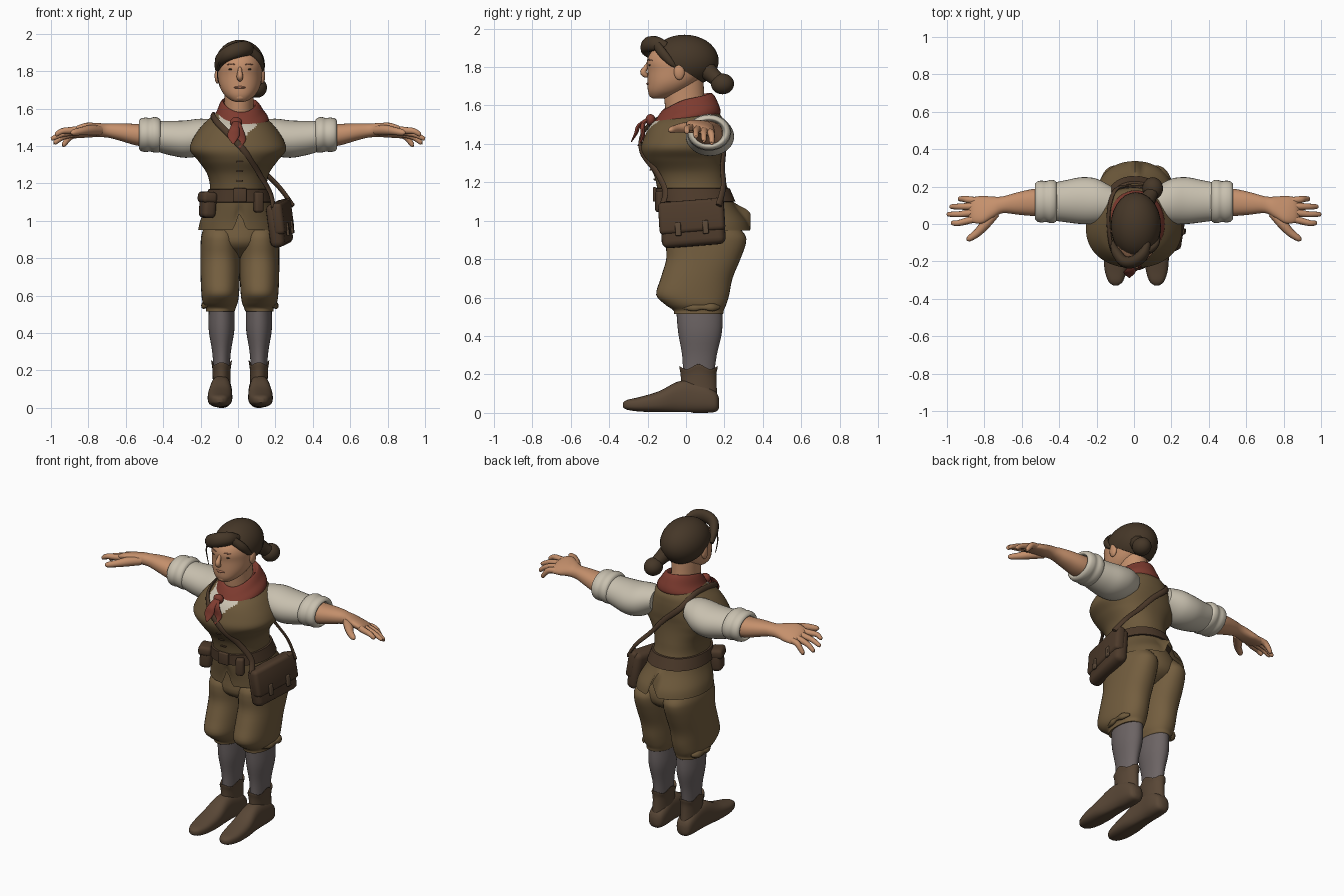
import bpy, bmesh, math
from mathutils import Vector, Matrix, Euler

COLOURS = {
    "vest_brown": (0.15, 0.098, 0.043), "trouser_brown": (0.175, 0.113, 0.05),
    "skin": (0.56, 0.28, 0.15), "hair_brown": (0.06, 0.038, 0.021),
    "linen": (0.58, 0.53, 0.43), "scarf_red": (0.21, 0.044, 0.029),
    "sock_grey": (0.15, 0.127, 0.127), "boot_brown": (0.1, 0.063, 0.037),
    "leather": (0.075, 0.043, 0.024), "lip": (0.4, 0.17, 0.1)}
MATS = {}
for key, col in COLOURS.items():
    MATS[key] = bpy.data.materials.new(key)
    MATS[key].diffuse_color = (*col, 1)


def finish(name, bm, *mats):
    bmesh.ops.recalc_face_normals(bm, faces=bm.faces)
    me = bpy.data.meshes.new(name)
    bm.to_mesh(me)
    bm.free()
    for m in mats:
        me.materials.append(MATS[m])
    ob = bpy.data.objects.new(name, me)
    bpy.context.collection.objects.link(ob)
    return ob


def spline(pts, sub):
    """Catmull-Rom through tuples of any length."""
    out = []
    for i in range(len(pts) - 1):
        a, b, c, d = pts[max(i - 1, 0)], pts[i], pts[i + 1], pts[min(i + 2, len(pts) - 1)]
        for k in range(sub):
            t = k / sub
            out.append([q + 0.5 * t * (r - p + t * (2 * p - 5 * q + 4 * r - s + t * (3 * (q - r) + s - p)))
                        for p, q, r, s in zip(a, b, c, d)])
    return out + [list(pts[-1])]


def skin_rings(bm, rings, caps=(True, True)):
    vs = [[bm.verts.new(p) for p in r] for r in rings]
    n = len(vs[0])
    for a, b in zip(vs, vs[1:]):
        for i in range(n):
            bm.faces.new((a[i], a[(i + 1) % n], b[(i + 1) % n], b[i]))
    for use, r in zip(caps, (vs[0], vs[-1])):
        if use:
            bm.faces.new(r)


def loft(name, rings, *mats, axis="Z", n=32, e=2.0, sub=4, caps=(True, True), deform=None, rule=None):
    """Rings are (x, y, z, radius a, radius b) stacked along an axis."""
    out = []
    for x, y, z, ra, rb in spline(rings, sub):
        ring = []
        for i in range(n):
            t = 2 * math.pi * i / n
            c, s = (math.copysign(abs(f) ** (2 / e), f) for f in (math.cos(t), math.sin(t)))
            c, s = c * max(ra, .001), s * max(rb, .001)
            p = {"Z": (x + c, y + s, z), "X": (x, y + c, z + s), "Y": (x + c, y, z + s)}[axis]
            ring.append(deform(*p) if deform else p)
        out.append(ring)
    bm = bmesh.new()
    skin_rings(bm, out, caps)
    if rule:
        for f in bm.faces:
            f.material_index = rule(f.calc_center_median())
    return finish(name, bm, *mats)


def sweep(name, pts, mat, flat=1.0, sub=5, n=10):
    """Tube through (x, y, z, radius); flat squeezes it away from the body axis."""
    path = spline(pts, sub)
    cs = [Vector(p[:3]) for p in path]
    rings = []
    for i, c in enumerate(cs):
        tan = (cs[min(i + 1, len(cs) - 1)] - cs[max(i - 1, 0)]).normalized()
        side = tan.cross(Vector((c.x, c.y - .03, .06))).normalized()
        out = side.cross(tan)
        r = max(path[i][3], .001)
        rings.append([c + side * r * math.cos(a) + out * r * flat * math.sin(a)
                      for a in (2 * math.pi * k / n for k in range(n))])
    bm = bmesh.new()
    skin_rings(bm, rings)
    return finish(name, bm, mat)


def ball(name, loc, size, mat, cut=None):
    bm = bmesh.new()
    bmesh.ops.create_uvsphere(bm, u_segments=28, v_segments=18, radius=1,
                              matrix=Matrix.Translation(loc) @ Matrix.Diagonal((*size, 1)))
    if cut:
        r = bmesh.ops.bisect_plane(bm, geom=bm.verts[:] + bm.edges[:] + bm.faces[:],
                                   plane_co=cut[0], plane_no=cut[1], clear_inner=True)
        bmesh.ops.contextual_create(bm, geom=[g for g in r["geom_cut"] if isinstance(g, bmesh.types.BMEdge)])
    return finish(name, bm, mat)


def box(name, loc, size, mat, rot=(0, 0, 0), bevel=.012):
    bm = bmesh.new()
    bmesh.ops.create_cube(bm, size=1, matrix=Matrix.Diagonal((*size, 1)))
    bmesh.ops.bevel(bm, geom=bm.edges[:], offset=bevel, segments=3, affect="EDGES", profile=.5)
    ob = finish(name, bm, mat)
    ob.location, ob.rotation_euler = loc, rot
    return ob


# Vest with slit hem and open shirt front
def hem_slit(x, y, z):
    lift = max(0, 1 - abs(x - .01) / .035) * max(0, 1.1 - z) / .15 * .1
    return x, y, z + lift

loft("vest", [(.005, .106, .95, .218, .23), (.005, .095, 1.0, .207, .222), (.005, .058, 1.08, .175, .198),
              (.003, .033, 1.17, .153, .183), (0, .015, 1.25, .165, .187), (0, -.012, 1.32, .212, .205),
              (0, -.022, 1.375, .255, .213), (0, -.012, 1.43, .245, .207), (0, .005, 1.5, .2, .188),
              (0, .03, 1.55, .15, .15), (0, .02, 1.59, .1, .11)],
     "vest_brown", "linen", n=96, e=2.2, sub=8, caps=(False, True), deform=hem_slit,
     rule=lambda c: int(c.y < -.05 and c.z > 1.43 and abs(c.x) < min(.1, (c.z - 1.42) * 1.1)))
for z, y in ((1.215, -.163), (1.265, -.183), (1.315, -.212)):
    box("vest_clasp", (.01, y, z), (.036, .012, .009), "leather", bevel=.003)

# Belt, buckle and pouches
loft("belt", [(.004, .05, 1.098, .165, .19), (.004, .05, 1.1, .18, .207), (.003, .033, 1.168, .163, .195),
              (.003, .033, 1.17, .15, .18)], "leather", n=48, e=2.2, sub=1)
box("belt_buckle", (.01, -.163, 1.137), (.07, .02, .075), "leather", bevel=.006)
box("belt_pouch", (-.162, -.085, 1.08), (.075, .1, .13), "leather", (0, .08, .35), .025)
box("belt_pouch_flap", (-.164, -.088, 1.125), (.083, .108, .06), "leather", (0, .08, .35), .02)
box("small_pouch", (.11, -.135, 1.1), (.05, .045, .11), "leather", (0, 0, .4), .014)

# Breeches
loft("breeches_seat", [(.007, .06, 1.1, .13, .15), (.007, .095, .97, .183, .185), (.007, .095, .87, .16, .18),
                       (.007, .09, .8, .03, .06)], "trouser_brown", e=2.2)
for s in (-1, 1):
    leg = .01 + s * .105
    loft("breeches_leg", [(leg, .1, 1.0, .075, .14), (leg, .105, .93, .099, .2), (leg, .103, .88, .105, .208),
                          (leg, .09, .8, .106, .193), (leg, .055, .7, .105, .187), (leg, .035, .615, .101, .19),
                          (leg, .05, .565, .094, .16), (leg - s * .003, .065, .535, .08, .132),
                          (leg, .065, .515, .075, .126), (leg, .065, .52, .06, .1)],
         "trouser_brown", n=36, e=2.25)
    out = leg + s * .085
    sweep("knee_tie", [(out - s * .02, -.02, .55, .008), (out, .04, .548, .02), (out + s * .004, .085, .55, .012),
                       (out, .135, .55, .022), (out - s * .02, .175, .55, .008)], "vest_brown", .7)
    # Sock and boot
    f = .012 + s * .1
    loft("sock", [(f, .065, .19, .042, .08), (f, .07, .3, .05, .09), (f, .073, .42, .069, .114),
                  (f, .07, .53, .068, .12)], "sock_grey")
    loft("boot_shaft", [(f, .075, .05, .052, .09), (f, .068, .13, .047, .092), (f, .065, .2, .049, .093),
                        (f, .065, .235, .055, .1), (f, .065, .24, .052, .095), (f, .065, .225, .04, .08)],
         "boot_brown", deform=lambda x, y, z: (x, y, z + (max(0, z - .15) * .15 * math.cos((y - .065) * 50))))
    loft("boot_foot", [(f, .172, .05, .02, .025), (f, .155, .058, .046, .052), (f, .1, .075, .056, .075),
                       (f + s * .003, .02, .085, .055, .085), (f + s * .005, -.05, .08, .058, .08),
                       (f + s * .008, -.14, .058, .066, .055), (f + s * .01, -.24, .045, .06, .038),
                       (f + s * .01, -.305, .042, .04, .026), (f + s * .01, -.328, .041, .014, .012)],
         "boot_brown", axis="Y", e=2.6, deform=lambda x, y, z: (x, y, max(z, .0 if y > .03 or y < -.2 else .005)))

    # Rolled sleeve, forearm and hand
    def side(rows):
        return [(s * r[0], *r[1:]) for r in rows]
    loft("sleeve", side([(.12, .11, 1.47, .09, .07), (.2, .122, 1.448, .12, .098), (.28, .125, 1.437, .125, .1),
                         (.36, .122, 1.442, .113, .092), (.42, .12, 1.45, .103, .084)]), "linen", axis="X")
    loft("sleeve_roll", side([(.41, .12, 1.455, .09, .07), (.42, .12, 1.457, .11, .09), (.445, .12, 1.46, .116, .095),
                              (.47, .12, 1.46, .109, .09), (.495, .12, 1.46, .112, .092), (.52, .12, 1.46, .105, .086),
                              (.528, .12, 1.46, .085, .068), (.49, .12, 1.46, .07, .055)]), "linen", axis="X")
    # The hand rolls so that its rear edge hangs lower
    def roll(x, y, z):
        return x, y, z - max(0, min(1, (abs(x) - .68) / .12)) * .3 * (y - .065)
    loft("forearm_and_palm", side([(.46, .117, 1.455, .075, .062), (.54, .115, 1.46, .072, .058),
                                   (.62, .11, 1.473, .06, .048), (.7, .103, 1.484, .045, .037),
                                   (.75, .09, 1.49, .056, .036), (.81, .077, 1.488, .073, .032),
                                   (.86, .075, 1.478, .068, .025), (.885, .075, 1.47, .05, .012)]),
         "skin", axis="X", e=2.2, deform=roll)
    for yk, xt, yt, zt in ((.125, .94, .134, 1.405), (.095, .985, .093, 1.418),
                           (.063, .999, .052, 1.44), (.032, .978, .005, 1.462)):
        zk = 1.482 - .3 * (yk - .065)
        sweep("finger", side([(.83, yk, zk, .018), (.885, (yk + yt) / 2, zk - .008, .019),
                              (.94 if xt > .95 else .91, yt, zt * .55 + zk * .45 + .004, .016),
                              (xt - .007, yt, zt, .012), (xt, yt, zt - .003, .003)]), "skin")
    sweep("thumb", side([(.74, .06, 1.483, .026), (.79, .005, 1.485, .028), (.835, -.045, 1.48, .022),
                         (.88, -.078, 1.472, .016), (.893, -.088, 1.47, .004)]), "skin")

# Neck and head
loft("neck", [(.005, .02, 1.5, .09, .11), (.005, -.005, 1.6, .078, .105), (.008, -.015, 1.75, .08, .105)], "skin")
loft("head", [(.01, -.145, 1.636, .02, .025), (.01, -.13, 1.645, .048, .055), (.01, -.1, 1.675, .084, .098),
              (.01, -.07, 1.72, .109, .13), (.01, -.045, 1.78, .119, .155), (.01, -.038, 1.83, .121, .166),
              (.01, -.025, 1.88, .11, .155), (.01, -.01, 1.93, .075, .1), (.01, -.01, 1.945, .02, .03)],
     "skin", n=40, e=2.15)
sweep("nose", [(.01, -.192, 1.825, .009), (.01, -.208, 1.8, .012), (.01, -.222, 1.774, .017),
               (.01, -.21, 1.758, .014), (.01, -.19, 1.752, .004)], "skin")
ball("chin", (.01, -.165, 1.662), (.035, .03, .024), "skin")
ball("lips", (.01, -.192, 1.713), (.032, .015, .008), "lip")
for s in (-1, 1):
    x = .01 + s * .045
    ball("ear", (.01 + s * .12, -.035, 1.775), (.015, .028, .042), "skin")
    ball("eye", (x, -.188, 1.81), (.017, .008, .005), "hair_brown")
    sweep("eyebrow", [(x - s * .022, -.198, 1.834, .002), (x, -.195, 1.839, .0035),
                      (x + s * .028, -.175, 1.834, .002)], "lip")

# Hair: swept cap, front lock, loose strand and bun
ball("hair_cap", (.01, -.008, 1.832), (.134, .178, .136), "hair_brown", ((0, -.15, 1.868), (0, .53, .85)))
sweep("front_lock", [(.075, -.1, 1.91, .02), (.05, -.16, 1.922, .04), (.0, -.2, 1.915, .043),
                     (-.055, -.2, 1.893, .04), (-.095, -.15, 1.86, .034), (-.112, -.1, 1.81, .016)],
      "hair_brown", .75)
sweep("side_lock", [(.07, -.15, 1.91, .025), (.11, -.12, 1.87, .026), (.128, -.08, 1.825, .018),
                    (.13, -.05, 1.8, .006)], "hair_brown", .7)
sweep("loose_strand", [(-.09, -.18, 1.87, .005), (-.108, -.17, 1.81, .004), (-.108, -.16, 1.76, .003),
                       (-.095, -.165, 1.72, .002)], "hair_brown")
sweep("hair_tail", [(.05, .09, 1.8, .055), (.08, .14, 1.755, .042), (.1, .175, 1.725, .035),
                    (.105, .19, 1.715, .02)], "hair_brown")
ball("hair_bun", (.1, .19, 1.712), (.055, .06, .054), "hair_brown")

# Neckerchief dipping at the front, with knot and two tails
def dip(x, y, z):
    front = max(0, -y / .17) ** 1.5
    return x, y, z + .2 * y - .55 * front * max(0, z - 1.52) + .006 * math.sin(14 * x + 40 * z)

loft("neckerchief", [(.01, .0, 1.51, .12, .14), (.01, .0, 1.525, .152, .176), (.01, .0, 1.55, .15, .178),
                     (.01, .003, 1.585, .126, .16), (.01, .005, 1.62, .108, .14), (.01, .005, 1.637, .092, .122),
                     (.01, .005, 1.61, .078, .1)], "scarf_red", n=40, deform=dip)
ball("neckerchief_knot", (-.01, -.185, 1.525), (.032, .026, .03), "scarf_red")
for tx, ty, tz in ((-.025, -.285, 1.41), (.01, -.25, 1.39)):
    loft("neckerchief_tail", [(-.008, -.185, 1.54, .014, .012), ((tx - .01) / 2, (ty - .2) / 2, 1.5, .024, .012),
                              (tx, ty + .025, tz + .045, .032, .01), (tx, ty, tz, .004, .003)],
         "scarf_red", n=14)

# Satchel with flap, fastenings and shoulder strap
tilt = (.08, -.12, -.17)
turn = Euler(tilt).to_matrix()
for name, off, size, mat, bev in (
        ("satchel_body", (0, 0, 0), (.08, .335, .235), "leather", .032),
        ("satchel_flap", (.02, 0, .035), (.062, .345, .17), "leather", .022),
        ("satchel_fastening", (.052, -.07, -.03), (.016, .03, .07), "boot_brown", .005),
        ("satchel_fastening", (.052, .075, -.03), (.016, .03, .07), "boot_brown", .005),
        ("satchel_lug", (.035, .13, .09), (.03, .04, .06), "leather", .008)):
    box(name, Vector((.222, .035, .985)) + turn @ Vector(off), size, mat, tilt, bev)
W = .017
sweep("shoulder_strap", [(.19, -.13, 1.07, W), (.172, -.108, 1.15, W), (.115, -.152, 1.25, W), (.045, -.232, 1.36, W),
                         (-.04, -.226, 1.455, W), (-.11, -.15, 1.525, W), (-.135, -.02, 1.56, W),
                         (-.13, .1, 1.56, W), (-.09, .19, 1.49, W), (.02, .2, 1.39, W), (.12, .19, 1.28, W),
                         (.22, .195, 1.18, W), (.295, .17, 1.08, W)], "leather", .5, sub=6)

# Smooth shading with crisp edges
bpy.ops.object.select_all(action="SELECT")
bpy.context.view_layer.objects.active = bpy.context.selected_objects[0]
bpy.ops.object.shade_smooth_by_angle(angle=math.radians(50))
